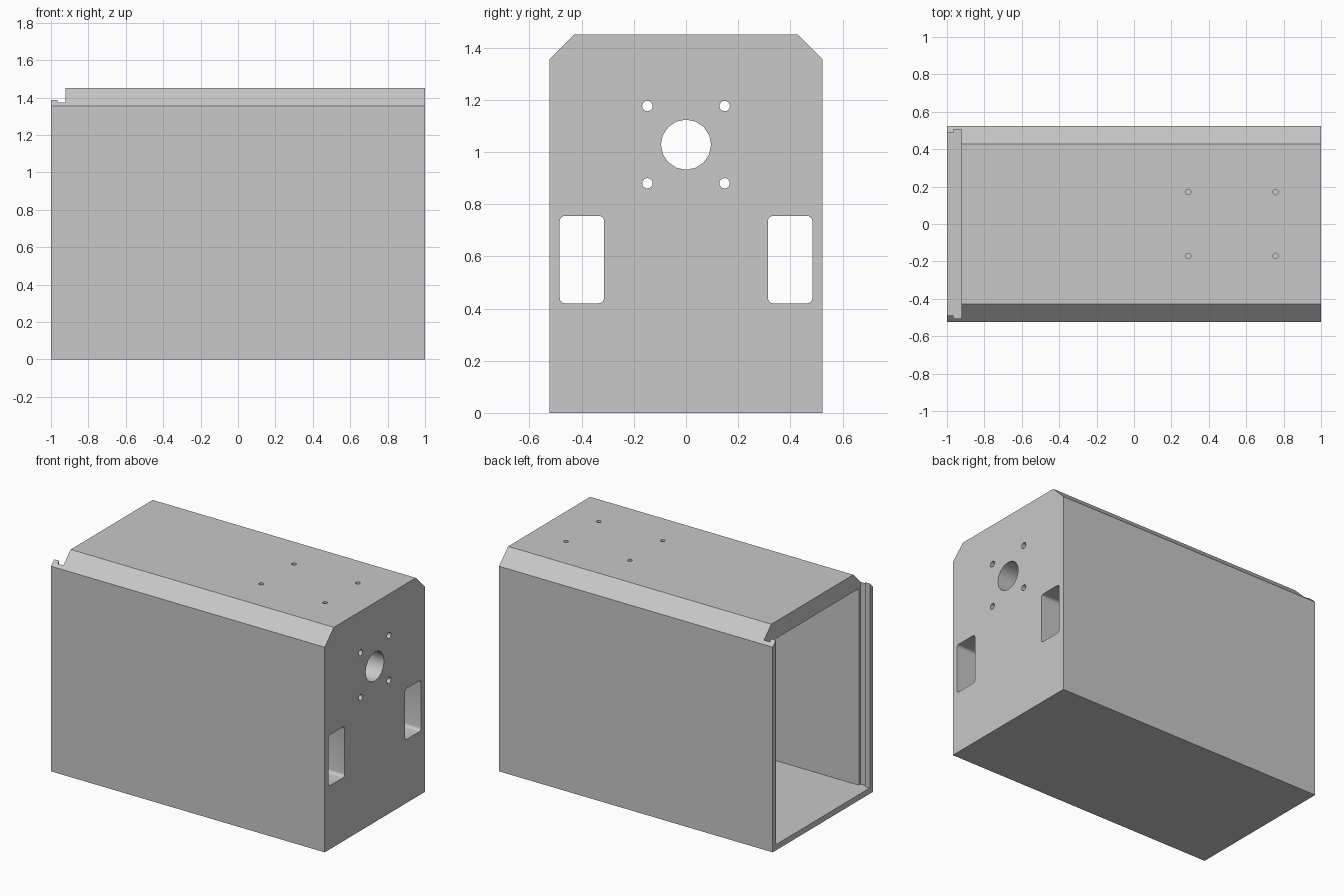
import bpy
import bmesh
import math
from mathutils import Vector

default_cube = bpy.data.objects.get("Cube")
if default_cube:
    bpy.data.objects.remove(default_cube, do_unlink=True)

grey = bpy.data.materials.new("light_grey")
grey.use_nodes = True
grey.diffuse_color = (0.58, 0.58, 0.58, 1)
grey.node_tree.nodes["Principled BSDF"].inputs["Base Color"].default_value = (0.58, 0.58, 0.58, 1)


def prism(name, points, axis, start, end):
    """Extrude a 2D outline along x (outline in y, z) or along z (outline in x, y)."""
    def place(p, depth):
        return (depth, p[0], p[1]) if axis == "x" else (p[0], p[1], depth)
    bm = bmesh.new()
    face = bm.faces.new([bm.verts.new(place(p, start)) for p in points])
    grown = bmesh.ops.extrude_face_region(bm, geom=[face])
    shift = Vector(place((0, 0), end - start))
    bmesh.ops.translate(bm, vec=shift,
                        verts=[v for v in grown["geom"] if isinstance(v, bmesh.types.BMVert)])
    bmesh.ops.recalc_face_normals(bm, faces=bm.faces)
    mesh = bpy.data.meshes.new(name)
    bm.to_mesh(mesh)
    bm.free()
    mesh.materials.append(grey)
    obj = bpy.data.objects.new(name, mesh)
    bpy.context.collection.objects.link(obj)
    return obj


def circle(u, v, radius, sides=16):
    return [(u + radius * math.cos(math.tau * i / sides),
             v + radius * math.sin(math.tau * i / sides)) for i in range(sides)]


def rounded_rect(u0, u1, v0, v1, radius, steps=4):
    corners = [(u1 - radius, v1 - radius), (u0 + radius, v1 - radius),
               (u0 + radius, v0 + radius), (u1 - radius, v0 + radius)]
    points = []
    for quarter, (u, v) in enumerate(corners):
        for i in range(steps + 1):
            a = (quarter + i / steps) * math.pi / 2
            points.append((u + radius * math.cos(a), v + radius * math.sin(a)))
    return points


def cut(body, cutter):
    cutter.hide_render = True
    mod = body.modifiers.new("cut", "BOOLEAN")
    mod.operation = "DIFFERENCE"
    mod.solver = "EXACT"
    mod.object = cutter
    bpy.context.view_layer.objects.active = body
    bpy.ops.object.modifier_apply(modifier=mod.name)
    bpy.data.objects.remove(cutter, do_unlink=True)


# Outer shell with chamfered top edges
half = [(0.523, 0), (0.523, 1.355), (0.428, 1.45)]
outline = half + [(-y, z) for y, z in reversed(half)]
housing = prism("housing", outline, "x", -1, 1)

# Hollow interior, open at one end
wall, ceiling, end_wall = 0.038, 1.336, 0.86
room = 0.523 - wall
cut(housing, prism("interior_cutter", [(-room, wall), (room, wall), (room, ceiling), (-room, ceiling)],
                   "x", -1.1, end_wall))

# Stepped slot for a sliding panel at the open end
side = [(-1.1, 0.49), (-0.965, 0.49), (-0.965, 0.504), (-0.923, 0.504)]
slot = side + [(x, -y) for x, y in reversed(side)]
cut(housing, prism("slot_cutter", slot, "z", wall, 1.6))

# Shaft hole, its four screw holes and the two windows in the end wall
shaft_z = 1.028
cut(housing, prism("shaft_cutter", circle(0, shaft_z, 0.096), "x", 0.8, 1.1))
for s in (-1, 1):
    for t in (-1, 1):
        cut(housing, prism("screw_cutter", circle(s * 0.148, shaft_z + t * 0.148, 0.02), "x", 0.8, 1.1))
    mid = s * 0.399
    cut(housing, prism("window_cutter", rounded_rect(mid - 0.085, mid + 0.085, 0.42, 0.755, 0.02),
                       "x", 0.8, 1.1))

# Screw holes in the roof
for x in (0.29, 0.757):
    for y in (-0.171, 0.171):
        cut(housing, prism("roof_hole_cutter", circle(x, y, 0.015), "z", 1.2, 1.6))

# Smooth hole walls, sharp edges elsewhere
bpy.ops.object.select_all(action="DESELECT")
housing.select_set(True)
bpy.context.view_layer.objects.active = housing
bpy.ops.object.shade_smooth_by_angle(angle=math.radians(30))
